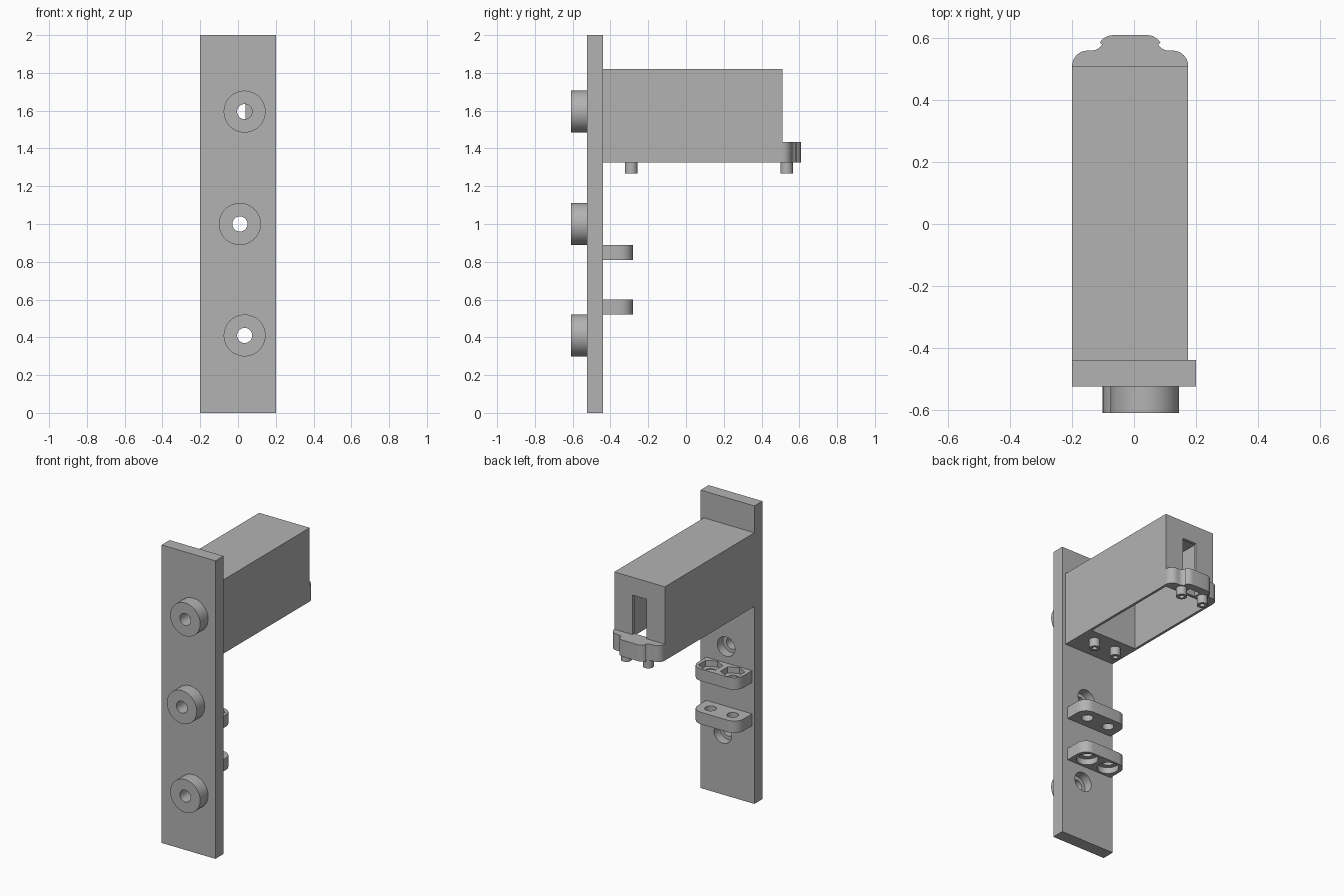
import bpy, bmesh, math
from mathutils import Matrix, Vector

old = bpy.data.objects.get("Cube")
if old:
    bpy.data.objects.remove(old, do_unlink=True)

grey = bpy.data.materials.new("plain_grey")
grey.use_nodes = True
colour = (0.45, 0.45, 0.45, 1)
grey.diffuse_color = colour
grey.node_tree.nodes["Principled BSDF"].inputs["Base Color"].default_value = colour

MID = -0.0125                      # centre line of the housing
SCREW_X = (MID - 0.082, MID + 0.082)


def finish(name, bm):
    bmesh.ops.recalc_face_normals(bm, faces=bm.faces)
    mesh = bpy.data.meshes.new(name)
    bm.to_mesh(mesh)
    bm.free()
    mesh.materials.append(grey)
    ob = bpy.data.objects.new(name, mesh)
    bpy.context.collection.objects.link(ob)
    return ob


def box(name, x, y, z):
    bm = bmesh.new()
    lo, hi = Vector((x[0], y[0], z[0])), Vector((x[1], y[1], z[1]))
    bmesh.ops.create_cube(bm, size=1, matrix=Matrix.Translation((lo + hi) / 2)
                          @ Matrix.Diagonal((*(hi - lo), 1)))
    return finish(name, bm)


def cylinder(name, start, end, radius, sides=48):
    a, b = Vector(start), Vector(end)
    turn = (b - a).to_track_quat('Z', 'Y').to_matrix().to_4x4()
    bm = bmesh.new()
    bmesh.ops.create_cone(bm, cap_ends=True, segments=sides, radius1=radius, radius2=radius,
                          depth=(b - a).length, matrix=Matrix.Translation((a + b) / 2) @ turn)
    return finish(name, bm)


def slab(name, outline, z0, z1):
    bm = bmesh.new()
    face = bm.faces.new([bm.verts.new((x, y, z0)) for x, y in outline])
    new = bmesh.ops.extrude_face_region(bm, geom=[face])["geom"]
    bmesh.ops.translate(bm, vec=(0, 0, z1 - z0),
                        verts=[v for v in new if isinstance(v, bmesh.types.BMVert)])
    return finish(name, bm)


def arc(cx, cy, r, a0, a1, steps=8):
    angles = [math.radians(a0 + (a1 - a0) * i / steps) for i in range(steps + 1)]
    return [(cx + r * math.cos(a), cy + r * math.sin(a)) for a in angles]


def combine(ob, other, operation='DIFFERENCE'):
    other.hide_render = True
    mod = ob.modifiers.new(operation.lower(), 'BOOLEAN')
    mod.operation, mod.object, mod.solver = operation, other, 'EXACT'
    bpy.context.view_layer.objects.active = ob
    bpy.ops.object.modifier_apply(modifier=mod.name)
    bpy.data.objects.remove(other, do_unlink=True)


def smooth(ob):
    bpy.ops.object.select_all(action='DESELECT')
    ob.select_set(True)
    bpy.context.view_layer.objects.active = ob
    bpy.ops.object.shade_smooth_by_angle(angle=math.radians(30))


# Mounting plate with three bosses, bored through and counterbored at the back
plate = box("mounting_plate", (-0.2, 0.2), (-0.525, -0.44), (0, 2))
bores = [(0.035, 0.41), (0.01, 1.0), (0.035, 1.595)]
for x, z in bores:
    combine(plate, cylinder("boss", (x, -0.61, z), (x, -0.5, z), 0.111), 'UNION')
for x, z in bores:
    combine(plate, cylinder("bore", (x, -0.7, z), (x, -0.4, z), 0.04))
    combine(plate, cylinder("counterbore", (x, -0.5, z), (x, -0.4, z), 0.065))
smooth(plate)

# Hollow housing, open below, with a slot in its back wall
housing = box("housing", (-0.2, 0.175), (-0.44, 0.51), (1.325, 1.82))
combine(housing, box("cavity", (-0.183, 0.158), (-0.21, 0.49), (1.2, 1.803)))
combine(housing, box("slot", (MID - 0.053, MID + 0.053), (0.45, 0.6), (1.435, 1.70)))
x, z = bores[2]
combine(housing, cylinder("bore", (x, -0.5, z), (x, -0.15, z), 0.065))
smooth(housing)

# Scalloped lip on the back of the housing
half = (arc(0.1375, 0.51, 0.05, 0, 90) + arc(0.125, 0.60, 0.04, 270, 210, 5)
        + arc(0.055, 0.56, 0.05, 30, 90, 5))
outline = [(MID + x, y) for x, y in half] + [(MID - x, y) for x, y in reversed(half)]
lip = slab("back_lip", outline, 1.325, 1.435)
combine(lip, box("pocket", (MID - 0.04, MID + 0.04), (0.5, 0.56), (1.3, 1.40)))
smooth(lip)

# Hollow pegs under the housing and lip
for place, y in (("front", -0.29), ("back", 0.533)):
    for side, x in zip(("right", "left"), SCREW_X):
        peg = cylinder(f"{place}_{side}_peg", (x, y, 1.268), (x, y, 1.326), 0.033, 32)
        combine(peg, cylinder("hole", (x, y, 1.2), (x, y, 1.315), 0.016, 24))
        smooth(peg)


# Two rounded brackets with screw holes: nut recesses above, head recesses below
def bracket(name, z0, z1, recess, sides, radius):
    right, left, front, back, r = MID - 0.17, MID + 0.17, -0.44, -0.28, 0.07
    outline = ([(right, front), (left, front)] + arc(left - r, back - r, r, 0, 90)
               + arc(right + r, back - r, r, 90, 180))
    ob = slab(name, outline, z0, z1)
    for x in SCREW_X:
        combine(ob, cylinder("hole", (x, -0.36, z0 - 0.1), (x, -0.36, z1 + 0.1), 0.036, 32))
        combine(ob, cylinder("recess", (x, -0.36, recess[0]), (x, -0.36, recess[1]),
                             radius, sides))
    smooth(ob)


bracket("upper_bracket", 0.81, 0.89, (0.85, 0.95), 6, 0.074)
bracket("lower_bracket", 0.52, 0.60, (0.45, 0.56), 40, 0.066)
